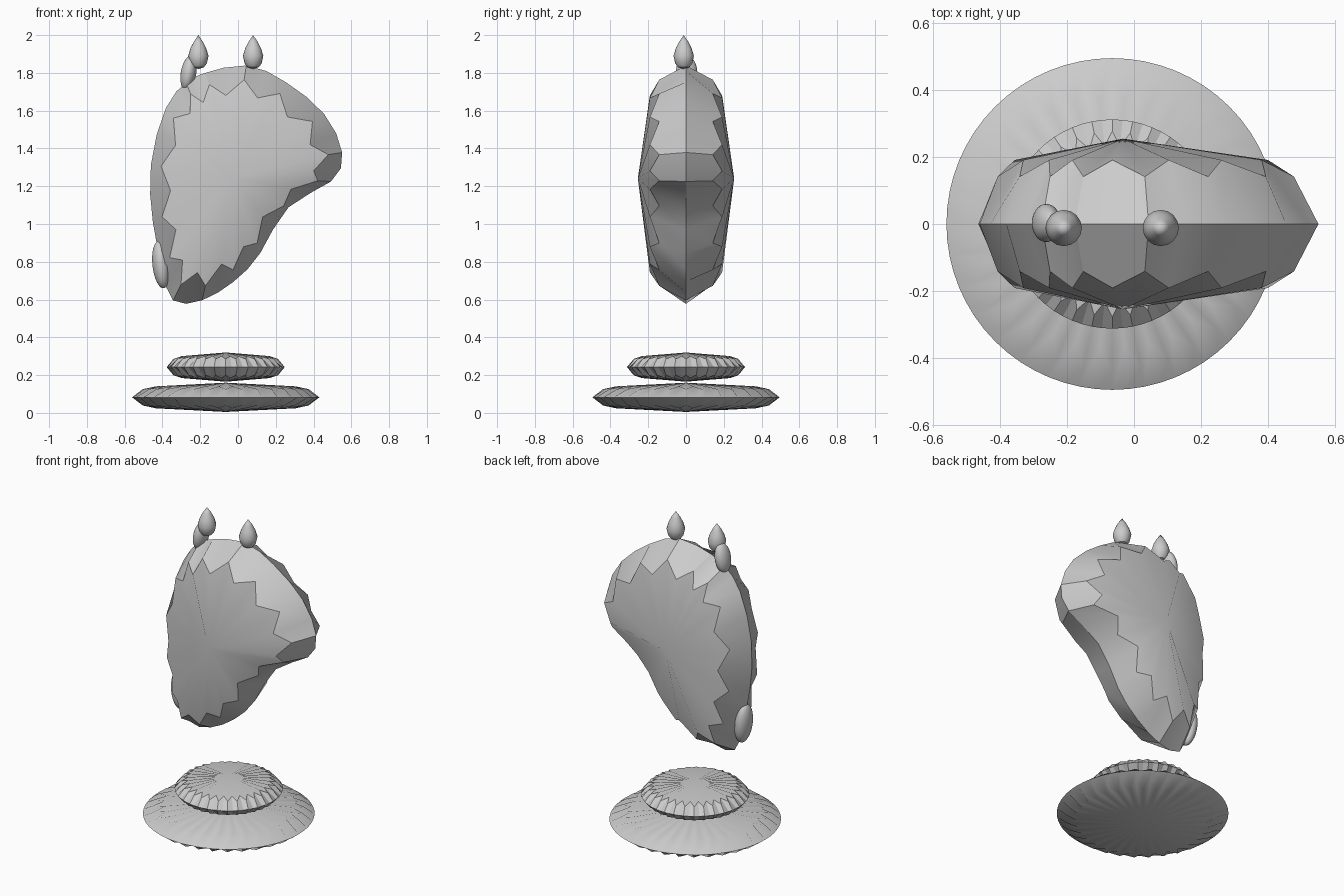
import bpy, bmesh, math

if "Cube" in bpy.data.objects:
    bpy.data.objects.remove(bpy.data.objects["Cube"])


def finish(ob, subdivide=False):
    """Bake optional subdivision, then smooth while keeping sharp rims."""
    bpy.ops.object.select_all(action='DESELECT')
    ob.select_set(True)
    bpy.context.view_layer.objects.active = ob
    if subdivide:
        mod = ob.modifiers.new("soften", 'SUBSURF')
        mod.levels = mod.render_levels = 1
        mod.use_limit_surface = False
        bpy.ops.object.modifier_apply(modifier=mod.name)
    bpy.ops.object.shade_smooth_by_angle(angle=math.radians(30))


def prism(name, outline, to_3d, low, high):
    """Extrude a 2D outline between two levels, with single n-gon caps."""
    bm = bmesh.new()
    a = [bm.verts.new(to_3d(u, v, low)) for u, v in outline]
    b = [bm.verts.new(to_3d(u, v, high)) for u, v in outline]
    bm.faces.new(a)
    bm.faces.new(b)
    n = len(a)
    for i in range(n):
        j = (i + 1) % n
        bm.faces.new((a[i], a[j], b[j], b[i]))
    bmesh.ops.recalc_face_normals(bm, faces=bm.faces)
    me = bpy.data.meshes.new(name)
    bm.to_mesh(me)
    bm.free()
    ob = bpy.data.objects.new(name, me)
    bpy.context.collection.objects.link(ob)
    finish(ob, True)


def disc(name, radius, low, high, n=32):
    pts = [(-0.065 + radius * math.cos(math.tau * i / n),
            radius * math.sin(math.tau * i / n)) for i in range(n)]
    prism(name, pts, lambda u, v, w: (u, v, w), low, high)


def ear(name, x, y, n=16):
    profile = [(0.024, 1.965), (0.042, 1.93), (0.054, 1.89), (0.045, 1.85), (0.03, 1.83)]
    bm = bmesh.new()
    rings = [[bm.verts.new((x + r * math.cos(math.tau * i / n),
                            y + r * math.sin(math.tau * i / n), z))
              for i in range(n)] for r, z in profile]
    tip, base = bm.verts.new((x, y, 2.0)), bm.verts.new((x, y, 1.82))
    for i in range(n):
        j = (i + 1) % n
        bm.faces.new((tip, rings[0][i], rings[0][j]))
        bm.faces.new((base, rings[-1][j], rings[-1][i]))
        for p, q in zip(rings, rings[1:]):
            bm.faces.new((p[i], q[i], q[j], p[j]))
    bmesh.ops.recalc_face_normals(bm, faces=bm.faces)
    me = bpy.data.meshes.new(name)
    bm.to_mesh(me)
    bm.free()
    ob = bpy.data.objects.new(name, me)
    bpy.context.collection.objects.link(ob)
    finish(ob)


def bump(name, loc, size, tilt):
    bpy.ops.mesh.primitive_uv_sphere_add(segments=32, ring_count=16, location=loc,
                                         rotation=(0, math.radians(tilt), 0))
    ob = bpy.context.object
    ob.name = name
    ob.scale = size
    finish(ob)


# Stacked base discs
disc("base_disc", 0.498, 0.005, 0.16)
disc("upper_disc", 0.314, 0.165, 0.32)

# Horse head and neck: side outline with softened, domed cheeks
head = [(-0.20, 1.795), (0.05, 1.86), (0.25, 1.76), (0.47, 1.59), (0.57, 1.37),
        (0.52, 1.22), (0.25, 1.11), (0.12, 0.83), (-0.02, 0.69), (-0.19, 0.585),
        (-0.36, 0.57), (-0.40, 0.76), (-0.455, 1.0), (-0.475, 1.31),
        (-0.385, 1.64), (-0.27, 1.76)]
prism("horse_head", head, lambda u, v, w: (u, w, v), -0.255, 0.255)

# Ears
ear("left_ear", -0.21, -0.012)
ear("right_ear", 0.08, -0.012)

# Oval bumps on the back edge
bump("upper_bump", (-0.262, 0.003, 1.80), (0.041, 0.057, 0.092), 10)
bump("lower_bump", (-0.407, 0.0, 0.785), (0.046, 0.065, 0.126), -6)
